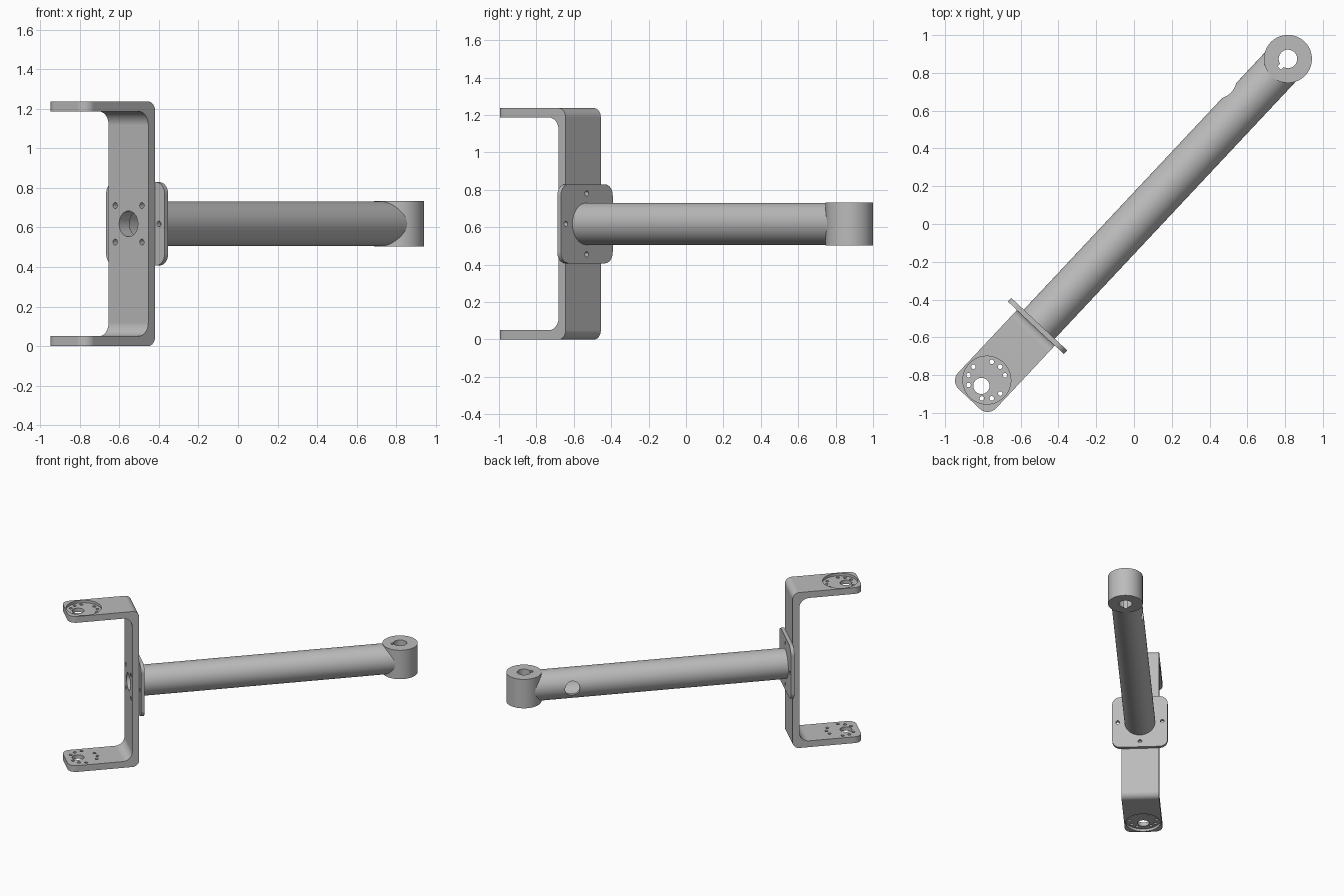
import bpy, bmesh, math
from mathutils import Matrix, Vector

if "Cube" in bpy.data.objects:
    bpy.data.objects.remove(bpy.data.objects["Cube"])

# Local frame: +X runs along the arm from bracket to boss, boss axis at the origin
ANGLE = math.radians(46.85)
PLACE = Matrix.Translation((0.815, 0.874, 0.6185)) @ Matrix.Rotation(ANGLE, 4, 'Z')

steel = bpy.data.materials.new("grey_steel")
steel.diffuse_color = (0.5, 0.5, 0.5, 1)
steel.use_nodes = True
steel.node_tree.nodes["Principled BSDF"].inputs["Base Color"].default_value = steel.diffuse_color


def make(name, bm):
    bmesh.ops.recalc_face_normals(bm, faces=bm.faces[:])
    me = bpy.data.meshes.new(name)
    bm.to_mesh(me)
    bm.free()
    ob = bpy.data.objects.new(name, me)
    bpy.context.collection.objects.link(ob)
    return ob


def cylinder(name, r, length, centre, axis='Z', seg=48):
    bm = bmesh.new()
    rot = {'X': Matrix.Rotation(math.pi / 2, 4, 'Y'),
           'Y': Matrix.Rotation(math.pi / 2, 4, 'X'), 'Z': Matrix()}[axis]
    bmesh.ops.create_cone(bm, cap_ends=True, segments=seg, radius1=r, radius2=r,
                          depth=length, matrix=Matrix.Translation(centre) @ rot)
    return make(name, bm)


def box_bm(size, centre):
    bm = bmesh.new()
    bmesh.ops.create_cube(bm, size=1, matrix=Matrix.Translation(centre)
                          @ Matrix.Diagonal((*size, 1)))
    return bm


def round_edges(bm, radius, axis, test, seg=8):
    """Round the edges parallel to an axis (0, 1, 2) whose midpoint passes the test."""
    picked = []
    for e in bm.edges:
        d = (e.verts[0].co - e.verts[1].co).normalized()
        if abs(d[axis]) > 0.99 and test((e.verts[0].co + e.verts[1].co) / 2):
            picked.append(e)
    bmesh.ops.bevel(bm, geom=picked, offset=radius, segments=seg,
                    profile=0.5, affect='EDGES')


def cut(ob, cutters):
    for c in cutters:
        c.hide_render = True
        m = ob.modifiers.new("cut", 'BOOLEAN')
        m.operation, m.solver, m.object = 'DIFFERENCE', 'EXACT', c
    dg = bpy.context.evaluated_depsgraph_get()
    me = bpy.data.meshes.new_from_object(ob.evaluated_get(dg))
    ob.modifiers.clear()
    ob.data = me
    for c in cutters:
        bpy.data.objects.remove(c)


def finish(ob):
    ob.data.materials.clear()
    ob.data.materials.append(steel)
    ob.data.transform(PLACE)
    bpy.ops.object.select_all(action='DESELECT')
    ob.select_set(True)
    bpy.context.view_layer.objects.active = ob
    bpy.ops.object.shade_smooth_by_angle(angle=math.radians(30))
    m = ob.modifiers.new("even_shading", 'WEIGHTED_NORMAL')
    m.keep_sharp = True


# Bracket: C-shaped strip with bent corners and rounded tips
TIP, WEB_IN, WEB_OUT, HALF, T, W = -2.467, -2.002, -1.951, 0.6185, 0.05, 0.1375
outline = [(TIP, HALF), (WEB_OUT, HALF), (WEB_OUT, -HALF), (TIP, -HALF),
           (TIP, -HALF + T), (WEB_IN, -HALF + T), (WEB_IN, HALF - T), (TIP, HALF - T)]
bm = bmesh.new()
face = bm.faces.new([bm.verts.new((x, -W, z)) for x, z in outline])
ext = bmesh.ops.extrude_face_region(bm, geom=[face])
bmesh.ops.translate(bm, vec=(0, 2 * W, 0),
                    verts=[g for g in ext['geom'] if isinstance(g, bmesh.types.BMVert)])
round_edges(bm, 0.05, 1, lambda p: abs(p.x - WEB_OUT) < 1e-4)
round_edges(bm, 0.07, 1, lambda p: abs(p.x - WEB_IN) < 1e-4)
round_edges(bm, 0.06, 2, lambda p: abs(p.x - TIP) < 1e-4)
bracket = make("bracket", bm)

# Bracket holes: outer recesses, shaft holes, bolt circle, web bore and web screws
EYE = -2.331
holes = [cylinder("cutter", 0.127, 0.04, (EYE, 0, s * HALF), seg=64) for s in (1, -1)]
holes.append(cylinder("cutter", 0.043, 2, (EYE - 0.042, 0, 0), seg=32))
for deg in (15, 45, 75, 135, 165, 195, 255, 285, 315):
    a = math.radians(deg) - ANGLE
    holes.append(cylinder("cutter", 0.012, 2, (EYE + 0.1 * math.cos(a), 0.1 * math.sin(a), 0), seg=16))
holes.append(cylinder("cutter", 0.065, 0.2, (-1.977, 0, 0), 'X'))
for y in (-0.0925, 0.0925):
    for z in (-0.0925, 0.0925):
        holes.append(cylinder("cutter", 0.015, 0.2, (-1.977, y, z), 'X', 16))
cut(bracket, holes)

# Mounting plate between bracket and tube
bm = box_bm((0.026, 0.406, 0.422), (-1.938, 0, 0))
round_edges(bm, 0.06, 0, lambda p: True)
plate = make("mounting_plate", bm)
holes = [cylinder("cutter", 0.065, 0.2, (-1.938, 0, 0), 'X')]
for y, z in ((0.163, 0), (-0.163, 0), (0, 0.163), (0, -0.163)):
    holes.append(cylinder("cutter", 0.014, 0.2, (-1.938, y, z), 'X', 16))
cut(plate, holes)


# Boss bore with keyway
def bore():
    return [cylinder("cutter", 0.049, 1, (0, 0, 0)),
            make("cutter", box_bm((0.066, 0.026, 1), (-0.033, 0, 0)))]


# Hollow tube with a side hole near the boss
START, END, R = -0.058, -1.925, 0.1125
tube = cylinder("arm_tube", R, START - END, ((START + END) / 2, 0, 0), 'X', 64)
cut(tube, [cylinder("cutter", 0.094, 3, (-1, 0, 0), 'X', 64),
           cylinder("cutter", 0.055, 0.15, (-0.335, 0.125, 0), 'Y')] + bore())

# End boss
boss = cylinder("end_boss", 0.127, 0.23, (0, 0, 0), seg=64)
cut(boss, bore())

for ob in (bracket, plate, tube, boss):
    finish(ob)
